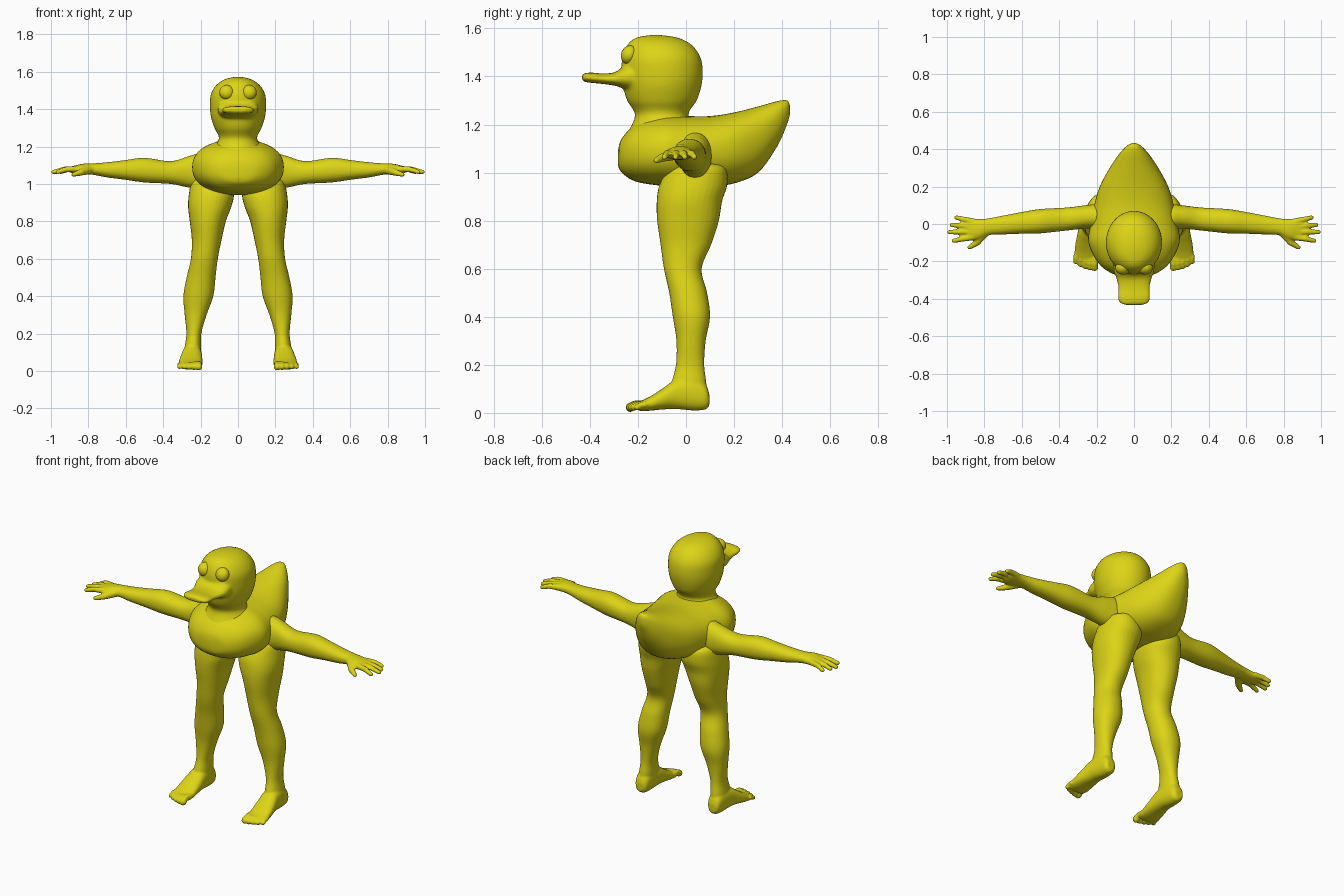
import bpy, bmesh, math
from mathutils import Vector, Matrix

if "Cube" in bpy.data.objects:
    bpy.data.objects.remove(bpy.data.objects["Cube"])

YELLOW = (0.72, 0.66, 0.008, 1)
mat = bpy.data.materials.new("duck yellow")
mat.use_nodes = True
mat.diffuse_color = YELLOW
mat.node_tree.nodes["Principled BSDF"].inputs["Base Color"].default_value = YELLOW

# Index order that turns (along, across, up) into (x, y, z)
AXES = {"x": (0, 1, 2), "y": (1, 0, 2), "z": (1, 2, 0)}


def spline(a, b, c, d, t):
    return [(2*q + (r-p)*t + (2*p-5*q+4*r-s)*t*t + (3*q-p-3*r+s)*t**3) / 2
            for p, q, r, s in zip(a, b, c, d)]


def loft(bm, axis, rings, power=2, sides=32, steps=5):
    """Skin rounded sections: (position, low a, high a, low b, high b)."""
    smooth = []
    for i in range(len(rings) - 1):
        near = [rings[max(0, min(len(rings)-1, i+k))] for k in (-1, 0, 1, 2)]
        smooth += [spline(*near, j/steps) for j in range(steps)]
    smooth.append(rings[-1])
    loops, faces = [], []
    for pos, a0, a1, b0, b1 in smooth:
        loop = []
        for k in range(sides):
            ang = math.tau * k / sides
            c, s = math.cos(ang), math.sin(ang)
            c = math.copysign(abs(c)**(2/power), c)
            s = math.copysign(abs(s)**(2/power), s)
            v = (pos, (a0+a1)/2 + c*(a1-a0)/2, (b0+b1)/2 + s*(b1-b0)/2)
            loop.append(bm.verts.new([v[n] for n in AXES[axis]]))
        loops.append(loop)
    for low, high in zip(loops, loops[1:]):
        for k in range(sides):
            n = (k+1) % sides
            faces.append(bm.faces.new((low[k], low[n], high[n], high[k])))
    faces += [bm.faces.new(loops[0]), bm.faces.new(loops[-1])]
    bmesh.ops.recalc_face_normals(bm, faces=faces)


def ball(bm, centre, size, tilt=0):
    m = (Matrix.Translation(centre) @ Matrix.Rotation(tilt, 4, "X")
         @ Matrix.Diagonal((*size, 1)))
    bmesh.ops.create_uvsphere(bm, u_segments=20, v_segments=14, radius=1, matrix=m)


def digit(bm, points, radii):
    """A finger or toe: tapered bones with round joints."""
    for p, r in zip(points, radii):
        ball(bm, p, (r, r, r))
    for p, q, r, s in zip(points, points[1:], radii, radii[1:]):
        p, q = Vector(p), Vector(q)
        m = Matrix.Translation((p+q)/2) @ (q-p).to_track_quat("Z", "Y").to_matrix().to_4x4()
        bmesh.ops.create_cone(bm, cap_ends=True, segments=16, radius1=r, radius2=s,
                              depth=(q-p).length, matrix=m)


def finish(bm, name, voxel=0, mirror=False):
    if mirror:
        bmesh.ops.scale(bm, vec=(-1, 1, 1), verts=bm.verts)
        bmesh.ops.reverse_faces(bm, faces=bm.faces)
    mesh = bpy.data.meshes.new(name)
    bm.to_mesh(mesh)
    bm.free()
    mesh.materials.append(mat)
    mesh.polygons.foreach_set("use_smooth", [True] * len(mesh.polygons))
    ob = bpy.data.objects.new(name, mesh)
    bpy.context.collection.objects.link(ob)
    if voxel:
        # Fuse overlapping volumes into one soft skin
        fuse = ob.modifiers.new("fuse", "REMESH")
        fuse.mode, fuse.voxel_size, fuse.use_smooth_shade = "VOXEL", voxel, True
        soft = ob.modifiers.new("soften", "SMOOTH")
        soft.factor, soft.iterations = 0.5, 4


# Body with upswept tail
body = [(-.283, .03, 1.03, 1.09), (-.268, .11, 1, 1.14), (-.21, .19, .963, 1.2),
        (-.1, .243, .945, 1.235), (0, .232, .94, 1.235), (.1, .213, .942, 1.235),
        (.2, .183, .955, 1.25), (.3, .13, 1, 1.275), (.38, .075, 1.11, 1.297),
        (.42, .035, 1.2, 1.3), (.432, .01, 1.24, 1.28)]
bm = bmesh.new()
loft(bm, "y", [(y, -w, w, lo, hi) for y, w, lo, hi in body], power=2.25, sides=48)
finish(bm, "body")

# Head, neck and bill
head = [(1.17, .15, -.24, .05), (1.24, .102, -.212, .01), (1.3, .126, -.245, .045),
        (1.36, .145, -.262, .064), (1.42, .15, -.268, .07), (1.48, .145, -.265, .06),
        (1.53, .115, -.245, .025), (1.56, .07, -.21, -.03), (1.572, .02, -.15, -.1)]
bill = [(-.18, .11, 1.33, 1.48), (-.25, .108, 1.345, 1.45), (-.29, .095, 1.36, 1.42),
        (-.34, .084, 1.368, 1.412), (-.39, .087, 1.373, 1.416), (-.42, .077, 1.377, 1.414),
        (-.432, .05, 1.385, 1.408)]
bm = bmesh.new()
loft(bm, "z", [(z, -w, w, y0, y1) for z, w, y0, y1 in head], sides=48)
loft(bm, "y", [(y, -w, w, z0, z1) for y, w, z0, z1 in bill], power=2.3)
finish(bm, "head_and_bill", voxel=.008)

# Arm sections from shoulder to palm, then finger tips
arm = [(.1, -.02, .08, 1.02, 1.13), (.19, -.03, .105, .975, 1.165),
       (.26, -.025, .1, .98, 1.15), (.36, -.035, .088, 1, 1.122),
       (.5, -.05, .08, 1.008, 1.14), (.6, -.052, .064, 1.022, 1.128),
       (.7, -.056, .045, 1.035, 1.116), (.78, -.06, .03, 1.05, 1.11),
       (.83, -.082, .026, 1.052, 1.108), (.875, -.086, .03, 1.055, 1.098),
       (.9, -.07, .02, 1.062, 1.09)]
finger_tips = [(.95, .035), (.975, -.005), (.987, -.043), (.965, -.09)]


def build_arm(bm):
    loft(bm, "x", arm, power=2.2)
    for i, (x, y) in enumerate(finger_tips):
        base = (.86, .014 - i*.028, 1.08)
        mid = ((x + .87)/2, (y + base[1])/2, 1.078)
        digit(bm, [base, mid, (x, y, 1.064)], (.017, .015, .012))
    digit(bm, [(.8, -.05, 1.075), (.84, -.1, 1.062), (.88, -.125, 1.05)], (.024, .018, .012))


# Leg sections from hip to ankle, foot sections from heel to ball
leg = [(1.04, .09, .2, -.02, .12), (1.02, .05, .245, -.07, .165),
       (.95, .022, .262, -.11, .172), (.88, .035, .267, -.122, .15),
       (.8, .065, .258, -.12, .137), (.7, .088, .247, -.106, .105),
       (.6, .108, .252, -.092, .065), (.5, .12, .275, -.07, .088),
       (.4, .132, .292, -.055, .1), (.3, .168, .285, -.04, .082),
       (.2, .196, .276, -.042, .076), (.12, .198, .286, -.06, .085), (.05, .205, .285, -.05, .08)]
foot = [(.097, .225, .27, .03, .08), (.08, .206, .284, .014, .12), (.03, .198, .292, .01, .15),
        (-.04, .193, .3, .016, .14), (-.1, .19, .312, .014, .1),
        (-.15, .19, .318, .009, .068), (-.19, .195, .316, .008, .048), (-.2, .21, .3, .012, .038)]


def build_leg(bm):
    loft(bm, "z", leg, power=2.15)
    loft(bm, "y", foot, power=2.3)
    for i in range(5):
        x, r = .21 + i*.0255, .02 - i*.0017
        tip = -.232 + i*i*.0018
        digit(bm, [(x, -.17, .034), (x, tip + .022, .036), (x, tip, .023)], (r, r*.85, r))


for side, flip in (("left", False), ("right", True)):
    for part, build in (("arm", build_arm), ("leg", build_leg)):
        bm = bmesh.new()
        build(bm)
        finish(bm, f"{side}_{part}", voxel=.006, mirror=flip)
    # Bulging eye
    bm = bmesh.new()
    ball(bm, (.06, -.236, 1.49), (.04, .034, .04), tilt=-.4)
    finish(bm, f"{side}_eye", mirror=flip)
